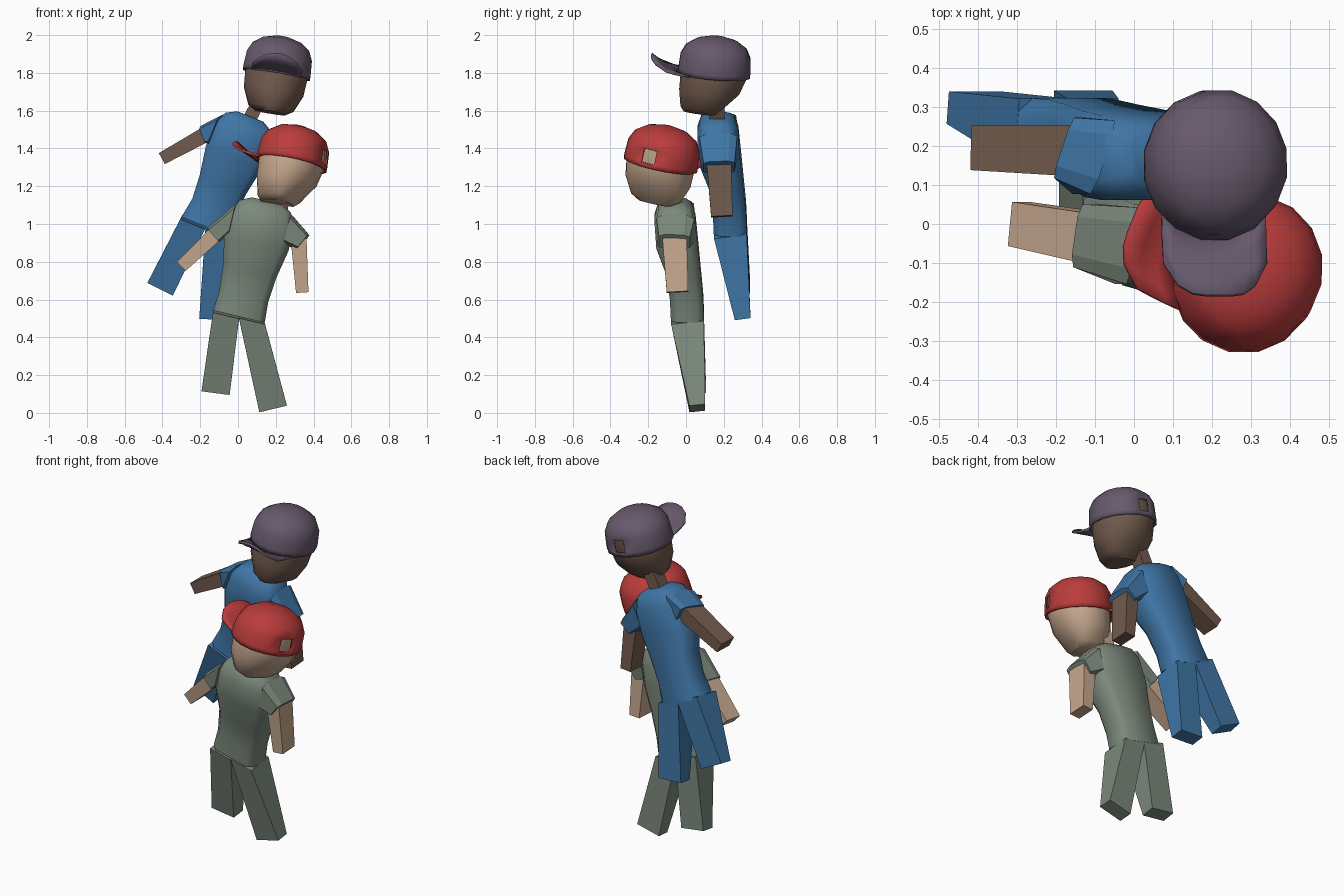
import bpy, bmesh, math
from mathutils import Vector, Matrix

if "Cube" in bpy.data.objects:
    bpy.data.objects.remove(bpy.data.objects["Cube"])

Y = Vector((0, 1, 0))


def material(name, rgb):
    m = bpy.data.materials.new(name)
    m.diffuse_color = (*rgb, 1)
    m.use_nodes = True
    m.node_tree.nodes["Principled BSDF"].inputs["Base Color"].default_value = m.diffuse_color
    return m


def make(name, bm, mat, smooth=None, thick=0, matrix=None):
    if matrix:
        bm.transform(matrix)
    bmesh.ops.recalc_face_normals(bm, faces=bm.faces)
    me = bpy.data.meshes.new(name)
    bm.to_mesh(me)
    bm.free()
    ob = bpy.data.objects.new(name, me)
    bpy.context.collection.objects.link(ob)
    me.materials.append(mat)
    if thick:
        s = ob.modifiers.new("thickness", 'SOLIDIFY')
        s.thickness = thick
        s.offset = -1
    if smooth:
        bpy.ops.object.select_all(action='DESELECT')
        bpy.context.view_layer.objects.active = ob
        ob.select_set(True)
        bpy.ops.object.shade_smooth_by_angle(angle=math.radians(smooth))
    return ob


def loft(rings, cap_start=True, cap_end=True, skip=()):
    """Bridge closed rings of points; skip lists (ring, side) openings."""
    bm = bmesh.new()
    vs = [[bm.verts.new(p) for p in r] for r in rings]
    n = len(vs[0])
    for i in range(len(vs) - 1):
        for j in range(n):
            if (i, j) not in skip:
                k = (j + 1) % n
                bm.faces.new((vs[i][j], vs[i][k], vs[i + 1][k], vs[i + 1][j]))
    if cap_start:
        bm.faces.new(vs[0][::-1])
    if cap_end:
        bm.faces.new(vs[-1])
    return bm


BOX = [(1, 1), (-1, 1), (-1, -1), (1, -1)]
CHAMFER = [(1, .6), (.75, 1), (-.75, 1), (-1, .6), (-1, -.6), (-.75, -1), (.75, -1), (1, -.6)]


def limb(name, p, q, start, end, mat, start_u=None, shape=BOX):
    # tapered tube between two points, sizes are (half thickness, half depth)
    p, q = Vector(p), Vector(q)
    d = (q - p).normalized()
    v = (Y - d * Y.dot(d)).normalized()
    u = v.cross(d)
    rings = [[c + w * a * s[0] + v * b * s[1] for a, b in shape]
             for c, s, w in ((p, start, start_u or u), (q, end, u))]
    make(name, loft(rings), mat)


def oval(z, rx, front, back, n=16):
    pts = []
    for j in range(n):
        a = 2 * math.pi * (j + .5) / n
        s = math.sin(a)
        pts.append((rx * math.cos(a), s * (back if s > 0 else front), z))
    return pts


def head(tag, centre, cap_normal, head_normal, yaw, size, skin, cloth):
    def frame(normal):
        tilt = Vector((0, 0, 1)).rotation_difference(Vector(normal)).to_matrix().to_4x4()
        return (Matrix.Translation(centre) @ tilt @ Matrix.Rotation(math.radians(yaw), 4, 'Z')
                @ Matrix.Diagonal((*size, 1)))
    M = frame(cap_normal)
    # skull and jaw
    rings = [oval(-.207, .08, .145, .03), oval(-.18, .125, .165, .06), oval(-.09, .165, .18, .145),
             oval(0, .172, .18, .178), oval(.1, .166, .17, .174), oval(.15, .12, .12, .12)]
    make(tag + "_head", loft(rings), skin, 40, matrix=frame(head_normal))
    # cap crown with the opening at the back
    prof = [(0, 1), (.025, 1), (.1, .97), (.15, .84), (.187, .56), (.205, .2)]
    rings = [oval(z, .186 * r, .195 * r, .195 * r) for z, r in prof]
    make(tag + "_cap_crown", loft(rings, cap_start=False, skip={(1, 3)}), cloth, 45, .012, M)
    # upturned arched bill
    bm = bmesh.new()
    rows = []
    for i in range(4):
        v = i / 3
        row = []
        for j in range(9):
            u = j / 4 - 1
            x = .137 * u
            y0 = -.188 * math.sqrt(1 - (x / .186) ** 2)
            y1 = -.335 + .085 * u ** 4
            z = .006 + v * (.025 + .055 * v) * (1 - .8 * u * u)
            row.append(bm.verts.new((x, y0 + (y1 - y0) * v, z)))
        rows.append(row)
    for a, b in zip(rows, rows[1:]):
        for j in range(8):
            bm.faces.new((a[j], a[j + 1], b[j + 1], b[j]))
    make(tag + "_cap_bill", bm, cloth, 45, .012, M)


def figure(tag, hip, lean, width, hems, hands, feet, skin, cloth, hat, hd):
    hip = Vector(hip)
    t = math.radians(lean)
    axis = Vector((math.sin(t), 0, math.cos(t)))
    u = Vector((math.cos(t), 0, -math.sin(t)))
    # torso sections: distance up, half width, half depth, y shift
    secs = [(0, .14, .088, .0), (.11, .133, .088, -.005), (.245, .145, .09, -.02), (.40, .175, .11, -.055),
            (.53, .172, .108, -.066), (.60, .14, .088, -.066), (.63, .08, .055, -.066)]
    rings = []
    for d, w, dep, dy in secs:
        c = hip + axis * d + Y * dy
        w *= width if d > .1 else 1
        rings.append([c + u * a * w + Y * b * dep for a, b in CHAMFER])
    make(tag + "_torso", loft(rings), cloth, 60)
    # neck
    base = hip + axis * .6 - Y * .07
    limb(tag + "_neck", base, base + axis * .12 + u * .01, (.035, .04), (.035, .04), skin)
    # sleeves, arms and legs on each side
    for side, s, hem, hand, foot in zip(("left", "right"), (-1, 1), hems, hands, feet):
        shoulder = hip + axis * .508 + u * s * .145 * width - Y * .064
        limb(f"{tag}_{side}_sleeve", shoulder, hem, (.082, .1), (.049, .082), cloth, axis * -s, CHAMFER)
        limb(f"{tag}_{side}_arm", shoulder.lerp(Vector(hem), .7), hand, (.042, .065), (.033, .057), skin)
        limb(f"{tag}_{side}_leg", hip + u * s * .069, foot, (.071, .087), (.075, .042), cloth, -u)
    head(tag, *hd, skin, hat)


tan = material("light_skin", (.58, .40, .28))
brown = material("dark_skin", (.17, .105, .075))
green = material("green_cloth", (.20, .25, .20))
blue = material("blue_cloth", (.05, .18, .38))
red = material("red_cap", (.50, .045, .045))
purple = material("purple_cap", (.135, .10, .15))

figure("front_figure", (.005, .008, .51), 13.4, 1,
       ((-.12, -.03, .95), (.345, -.062, .905)),
       ((-.295, 0, .78), (.34, -.045, .64)), ((-.118, .065, .11), (.185, .06, .025)),
       tan, green, red,
       ((.283, -.135, 1.315), (.2, .19, 1), (.14, .17, 1), -113, (1.09, .97, 1.02)))

figure("back_figure", (-.17, .235, .985), 22, .92,
       ((-.165, .195, 1.48), (.235, .175, 1.30)),
       ((-.402, .195, 1.347), (.235, .19, 1.04)), ((-.41, .298, .66), (-.13, .30, .50)),
       brown, blue, purple,
       ((.203, .148, 1.79), (.165, .09, 1), (.165, .09, 1), 0, (.985, 1, 1)))
